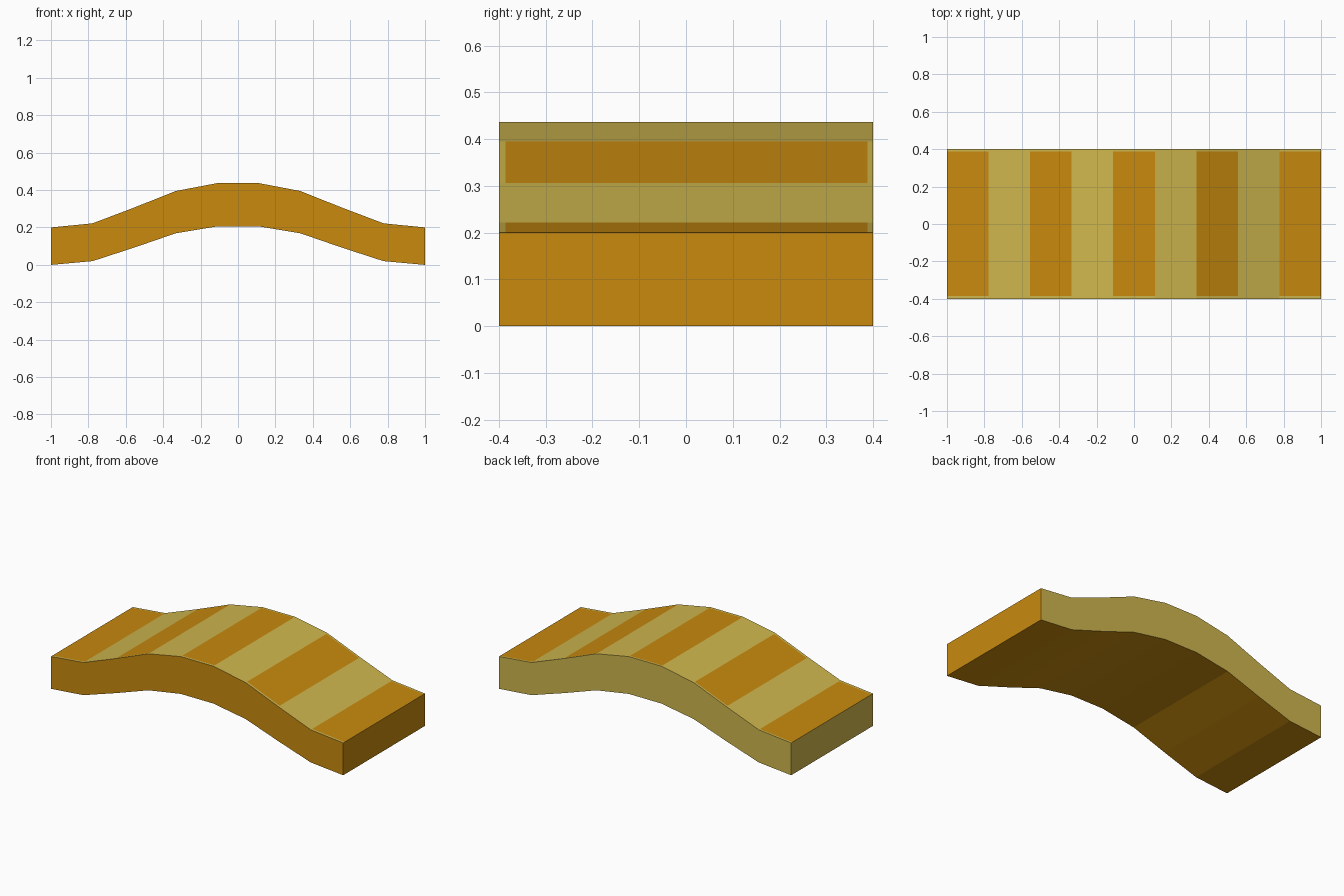
import bpy, bmesh

if "Cube" in bpy.data.objects:
    bpy.data.objects.remove(bpy.data.objects["Cube"])


def srgb(r, g, b):
    f = lambda c: c / 12.92 if c <= 0.04045 else ((c + 0.055) / 1.055) ** 2.4
    return (f(r / 255), f(g / 255), f(b / 255), 1)


def material(name, rgb):
    m = bpy.data.materials.new(name)
    m.diffuse_color = srgb(*rgb)
    m.use_nodes = True
    m.node_tree.nodes["Principled BSDF"].inputs["Base Color"].default_value = m.diffuse_color
    return m


# Half profile of the arch: x, underside z, top z; mirrored in x
half = [(1.0, 0.0, 0.2), (0.778, 0.02, 0.222), (0.556, 0.092, 0.306),
        (0.333, 0.169, 0.395), (0.111, 0.206, 0.437)]
profile = [(-x, lo, hi) for x, lo, hi in half] + half[::-1]
rows = [-0.4, -0.386, 0.388, 0.4]      # outer rows form the pale rims
AMBER, STRAW = 0, 1

bm = bmesh.new()
top = [[bm.verts.new((x, y, hi)) for y in rows] for x, lo, hi in profile]
low = [[bm.verts.new((x, y, lo)) for y in rows] for x, lo, hi in profile]


def face(verts, colour):
    bm.faces.new(verts).material_index = colour


# Planked top with alternating colours, underside and long sides
for i in range(len(profile) - 1):
    for j in range(3):
        plank = AMBER if j == 1 and i % 2 == 0 else STRAW
        face((top[i][j], top[i+1][j], top[i+1][j+1], top[i][j+1]), plank)
        face((low[i][j], low[i][j+1], low[i+1][j+1], low[i+1][j]), AMBER)
    face((low[i][0], low[i+1][0], top[i+1][0], top[i][0]), AMBER)
    face((low[i+1][3], low[i][3], top[i][3], top[i+1][3]), STRAW)

# End faces
face(low[-1] + top[-1][::-1], AMBER)
face(low[0][::-1] + top[0], STRAW)
bmesh.ops.recalc_face_normals(bm, faces=bm.faces)

mesh = bpy.data.meshes.new("arched_bridge_deck")
bm.to_mesh(mesh)
bm.free()
mesh.materials.append(material("amber wood", (200, 138, 14)))
mesh.materials.append(material("pale straw wood", (207, 183, 78)))
deck = bpy.data.objects.new("arched_bridge_deck", mesh)
bpy.context.collection.objects.link(deck)
